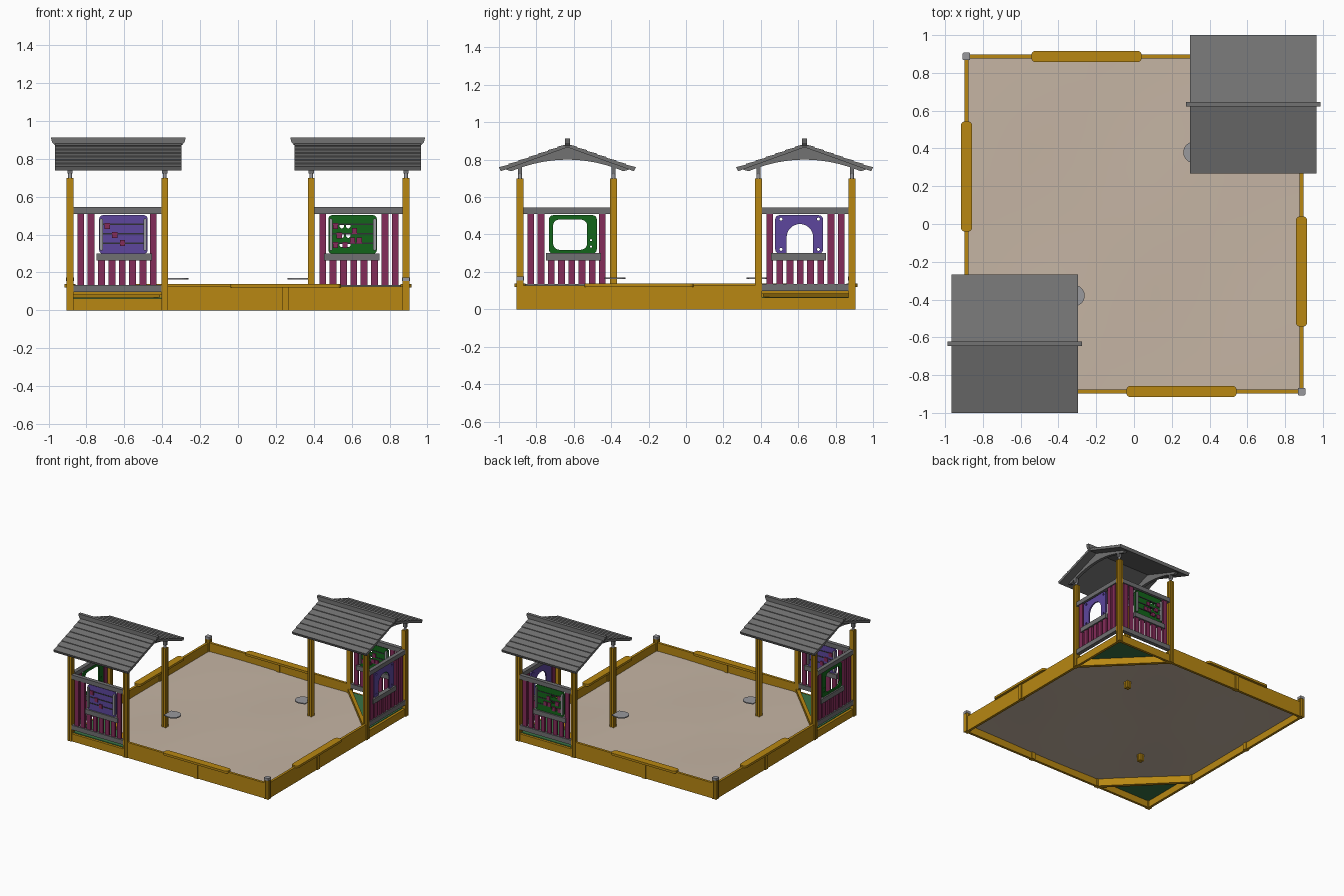
import bpy, bmesh, math
from mathutils import Vector
from mathutils.geometry import tessellate_polygon

if "Cube" in bpy.data.objects:
    bpy.data.objects.remove(bpy.data.objects["Cube"])

COLOURS = {
    "ochre_wood": (0.48, 0.245, 0.006), "roof_grey": (0.17, 0.17, 0.17),
    "rail_grey": (0.16, 0.16, 0.165), "maroon": (0.23, 0.025, 0.10),
    "purple": (0.11, 0.062, 0.34), "green": (0.006, 0.13, 0.010),
    "sand": (0.56, 0.46, 0.37), "floor_green": (0.04, 0.17, 0.06),
    "light_grey": (0.32, 0.32, 0.34), "dark_grey": (0.03, 0.03, 0.035),
}
MATS = {}
for n, c in COLOURS.items():
    MATS[n] = bpy.data.materials.new(n)
    MATS[n].diffuse_color = (*c, 1)


def finish(bm, name, mat):
    bmesh.ops.recalc_face_normals(bm, faces=bm.faces[:])
    me = bpy.data.meshes.new(name)
    bm.to_mesh(me)
    bm.free()
    me.materials.append(MATS[mat])
    ob = bpy.data.objects.new(name, me)
    bpy.context.collection.objects.link(ob)
    return ob


def prism(name, mat, loops, lo, hi, axis, side=1):
    """Extrude 2D loops (first outline, then holes) along an axis; side=-1 turns it half round z."""
    place = {"x": lambda u, v, t: (t, u, v), "y": lambda u, v, t: (u, t, v),
             "z": lambda u, v, t: (u, v, t)}[axis]
    bm = bmesh.new()
    ends = []
    for t in (lo, hi):
        vs = []
        for lp in loops:
            for u, v in lp:
                x, y, z = place(u, v, t)
                vs.append(bm.verts.new((x * side, y * side, z)))
        ends.append(vs)
    if len(loops) == 1:
        for vs in ends:
            bm.faces.new(vs)
    else:
        tris = tessellate_polygon([[Vector((u, v, 0)) for u, v in lp] for lp in loops])
        for vs in ends:
            for t in tris:
                if len(set(t)) == 3:
                    bm.faces.new([vs[i] for i in t])
    base = 0
    for lp in loops:
        n = len(lp)
        for i in range(n):
            a, b = base + i, base + (i + 1) % n
            bm.faces.new((ends[0][a], ends[0][b], ends[1][b], ends[1][a]))
        base += n
    return finish(bm, name, mat)


def rect(u0, u1, v0, v1):
    return [(u0, v0), (u1, v0), (u1, v1), (u0, v1)]


def arc(cx, cy, r, a0, a1, n):
    return [(cx + r * math.cos(math.radians(a0 + (a1 - a0) * i / n)),
             cy + r * math.sin(math.radians(a0 + (a1 - a0) * i / n))) for i in range(n + 1)]


def rrect(u0, u1, v0, v1, r, n=5):
    return (arc(u1 - r, v1 - r, r, 0, 90, n) + arc(u0 + r, v1 - r, r, 90, 180, n) +
            arc(u0 + r, v0 + r, r, 180, 270, n) + arc(u1 - r, v0 + r, r, 270, 360, n))


def circle(cx, cy, r, n=14):
    return arc(cx, cy, r, 0, 360 - 360 / n, n - 1)


def grooved(cx, cy, h=0.018, g=0.004):
    """Square post section with a groove down each side."""
    pts = []
    for k in range(4):
        c, s = round(math.cos(k * math.pi / 2)), round(math.sin(k * math.pi / 2))
        for x, y in ((h, -h), (h, -g), (h - g, -g), (h - g, g), (h, g)):
            pts.append((cx + x * c - y * s, cy + x * s + y * c))
    return [pts]


C, I = 0.887, 0.387          # outer and inner post lines


def play_panel(kind, tag, axis, S):
    u0, u1, v0, v1 = -0.733, -0.477, 0.298, 0.503
    m = "purple" if kind in ("slider", "arch") else "green"
    outline = rrect(u0, u1, v0, v1, 0.022)
    holes = []
    if kind == "window":
        holes = [rrect(-0.711, -0.528, 0.318, 0.480, 0.035)]
        holes += [circle(-0.508, z, 0.006, 10) for z in (0.335, 0.37)]
    elif kind == "arch":
        a, b = -0.680, -0.538
        outline = (rrect(u0, u1, v0, v1, 0.022)[:18] + [(a, v0), (a, 0.385)] +
                   arc((a + b) / 2, 0.385, (b - a) / 2, 180, 0, 14)[1:-1] +
                   [(b, 0.385), (b, v0)] + rrect(u0, u1, v0, v1, 0.022)[18:])
        holes = [circle(u, z, 0.008, 10) for u in (-0.708, -0.508) for z in (0.32, 0.482)]
    elif kind == "beads":
        holes = [circle(u, z, 0.012) for u in (-0.582, -0.548) for z in (0.445, 0.395, 0.345)]
    prism(tag + "_" + kind + "_panel", m, [outline] + holes, -C - 0.006, -C + 0.006, axis, S)
    if kind in ("slider", "beads"):
        # side bars, rods and sliding blocks
        for u in (-0.722, -0.490):
            prism(tag + "_side_bar", "light_grey", [rrect(u - 0.008, u + 0.008, 0.315, 0.485, 0.007)],
                  -C - 0.018, -C + 0.018, axis, S)
        for z in (0.455, 0.405, 0.355):
            prism(tag + "_rod", "dark_grey", [rect(-0.715, -0.497, z - 0.004, z + 0.004)],
                  -C - 0.009, -C + 0.009, axis, S)
        if kind == "slider":
            blocks = [(-0.69, 0.445), (-0.65, 0.397), (-0.61, 0.355)]
        else:
            blocks = [(-0.515, 0.445), (-0.515, 0.345), (-0.565, 0.345), (-0.535, 0.395),
                      (-0.615, 0.42), (-0.64, 0.37), (-0.605, 0.37)]
        for u, z in blocks:
            prism(tag + "_block", "maroon", [rect(u - 0.014, u + 0.014, z - 0.016, z + 0.016)],
                  -C - 0.014, -C + 0.014, axis, S)


def wall(kind, tag, axis, S):
    # rails and shelf
    prism(tag + "_top_rail", "rail_grey", [rect(-C + 0.018, -I - 0.018, 0.510, 0.545)], -C - 0.016, -C + 0.016, axis, S)
    prism(tag + "_bottom_rail", "rail_grey", [rect(-C + 0.018, -I - 0.018, 0.098, 0.135)], -C - 0.016, -C + 0.016, axis, S)
    prism(tag + "_shelf_rail", "rail_grey", [rect(-0.748, -0.455, 0.262, 0.300)], -C - 0.018, -C + 0.018, axis, S)
    # slats
    for i in range(8):
        u = -0.830 + i * 0.0547
        top = 0.512 if i in (0, 1, 7) else 0.264
        prism(tag + "_slat", "maroon", [rect(u - 0.018, u + 0.018, 0.130, top)], -C - 0.008, -C + 0.008, axis, S)
    play_panel(kind, tag, axis, S)
    # sandbox edge: low board under the wall, tall board beyond it
    prism(tag + "_low_board", "ochre_wood", [rect(-C, -I, 0, 0.062)], -C - 0.010, -C + 0.010, axis, S)
    prism(tag + "_edge_board", "ochre_wood", [rect(-I, C, 0, 0.126)], -C - 0.010, -C + 0.010, axis, S)
    prism(tag + "_seat_support", "ochre_wood", [rect(0.235, 0.267, 0, 0.120)], -C - 0.018, -C + 0.018, axis, S)
    # rounded seat plank
    pts = rrect(-0.04, 0.543, -C - 0.030, -C + 0.030, 0.022)
    if axis == "x":
        pts = [(b, a) for a, b in pts]
    prism(tag + "_seat", "ochre_wood", [pts], 0.120, 0.138, "z", S)


def roof(tag, S):
    cy, half, za, ze, n = -0.634, 0.366, 0.886, 0.758, 7
    # stepped plank profile
    right = []
    for i in range(n):
        for f, drop in ((i / n, 0.0), ((i + 1) / n, -0.005)):
            right.append((half * f, za + (ze - za) * f - drop - 0.003))
    under = [(half - 0.010, ze - 0.020), (0, za - 0.020)]
    prof = [(cy + y, z) for y, z in right + under]
    prof += [(cy - y, z) for y, z in (right + under[:1])[:0:-1]]
    prism(tag + "_roof_planks", "roof_grey", [prof], -0.967, -0.297, "x", S)
    # ridge cap with sloped ends
    prism(tag + "_ridge_cap", "roof_grey",
          [[(-0.968, 0.872), (-0.296, 0.872), (-0.282, 0.888), (-0.276, 0.914), (-0.988, 0.914), (-0.982, 0.888)]],
          cy - 0.013, cy + 0.013, "y", S)
    # curved gable beams
    low = [(cy + 0.30 * k / 10, 0.738 + 0.062 * (1 - (abs(k) / 10) ** 2)) for k in range(-10, 11)]
    beam = low + [(cy + 0.345, 0.752), (cy, 0.875), (cy - 0.345, 0.752)]
    for x in (-C, -I):
        prism(tag + "_gable_beam", "roof_grey", [beam], x - 0.012, x + 0.012, "x", S)


def house(tag, kinds, S):
    wall(kinds[0], tag + "_wall_a", "y", S)
    wall(kinds[1], tag + "_wall_b", "x", S)
    # posts with slim roof poles
    for x in (-C, -I):
        for y in (-C, -I):
            prism(tag + "_post", "ochre_wood", grooved(x, y), 0, 0.70, "z", S)
            prism(tag + "_roof_pole", "light_grey", [circle(x, y, 0.010, 12)], 0.70, 0.775, "z", S)
            prism(tag + "_pole_bracket", "rail_grey", [rect(x - 0.014, x + 0.014, y - 0.010, y + 0.010)], 0.722, 0.765, "z", S)
    roof(tag, S)
    # corner floor and its diagonal beam
    prism(tag + "_corner_floor", "floor_green", [[(-0.877, -0.877), (-0.395, -0.877), (-0.877, -0.395)]], 0.054, 0.067, "z", S)
    prism(tag + "_diagonal_beam", "ochre_wood",
          [[(-0.877, -0.415), (-0.415, -0.877), (-0.377, -0.877), (-0.877, -0.377)]], 0.0, 0.085, "z", S)
    # small play table on the inner post
    prism(tag + "_table", "light_grey",
          [[(-0.370, -0.425), (-0.370, -0.335)] + arc(-0.317, -0.379, 0.056, 110, -110, 16)], 0.162, 0.170, "z", S)
    # low capped corner post
    prism(tag + "_corner_post", "ochre_wood", grooved(C, -C), 0, 0.158, "z", S)
    prism(tag + "_corner_cap", "light_grey", [rrect(C - 0.020, C + 0.020, -C - 0.020, -C + 0.020, 0.005, 2)], 0.154, 0.174, "z", S)


house("front_left", ("slider", "window"), 1)
house("back_right", ("beads", "arch"), -1)

# gently uneven sand, corners clipped at the diagonal beams
bm = bmesh.new()
bmesh.ops.create_grid(bm, x_segments=16, y_segments=16, size=0.88)
for s in (1, -1):
    bmesh.ops.bisect_plane(bm, geom=bm.verts[:] + bm.edges[:] + bm.faces[:],
                           plane_co=(0.635 * s, 0.635 * s, 0), plane_no=(s, s, 0), clear_outer=True)
for v in bm.verts:
    v.co.z = 0.056 + 0.004 * math.sin(5 * v.co.x + 1) * math.cos(4 * v.co.y)
sand = finish(bm, "sand", "sand")
for p in sand.data.polygons:
    p.use_smooth = True
if sand.data.polygons[0].normal.z < 0:
    sand.data.flip_normals()

for m in bpy.data.materials:
    if m.users and not m.is_grease_pencil:
        m.use_nodes = True
        m.node_tree.nodes["Principled BSDF"].inputs["Base Color"].default_value = m.diffuse_color
